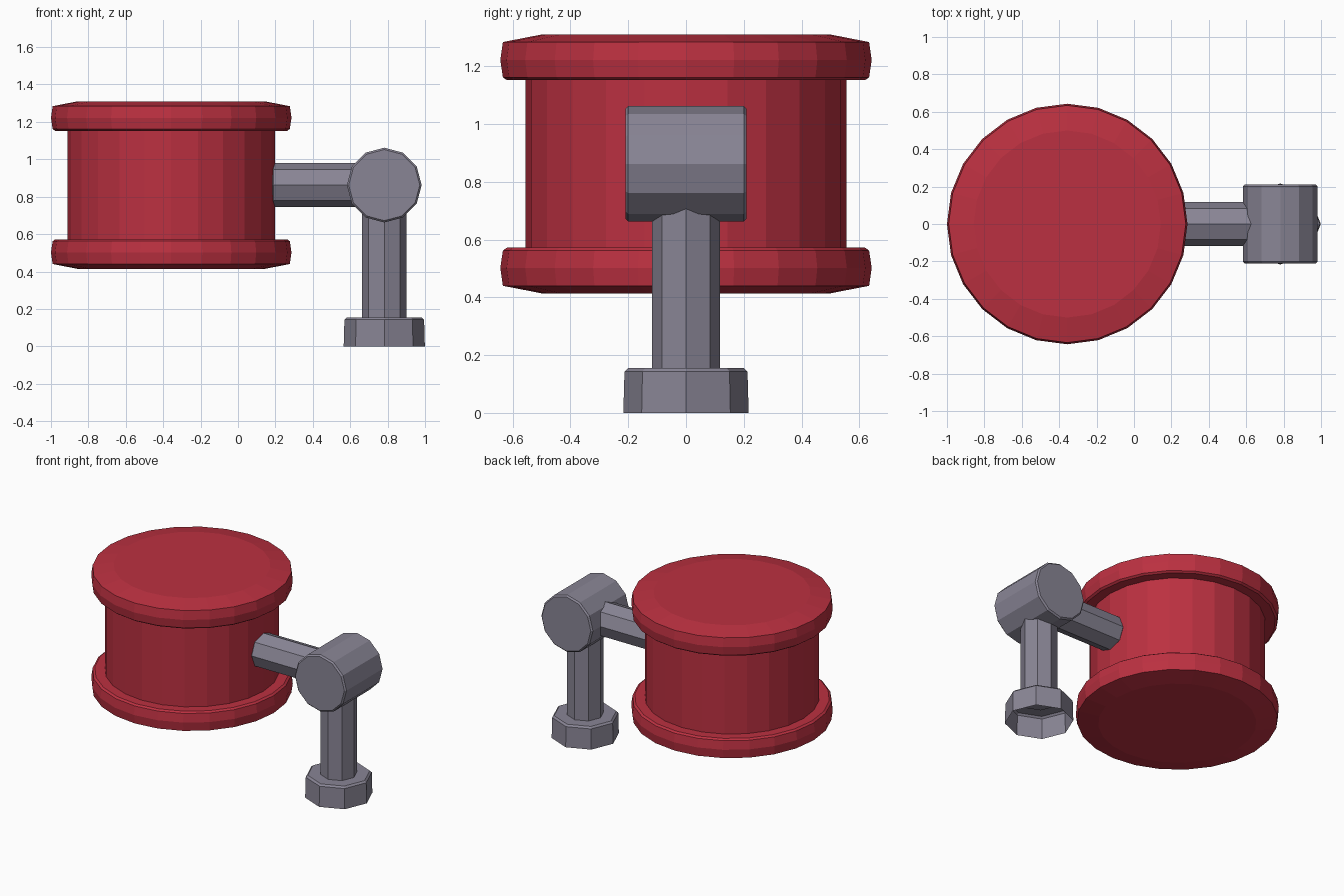
import bpy
import bmesh
from math import sin, cos, tau, pi
from mathutils import Matrix

if "Cube" in bpy.data.objects:
    bpy.data.objects.remove(bpy.data.objects["Cube"], do_unlink=True)


def material(name, rgb):
    mat = bpy.data.materials.new(name)
    mat.use_nodes = True
    mat.diffuse_color = (*rgb, 1)
    mat.node_tree.nodes["Principled BSDF"].inputs["Base Color"].default_value = (*rgb, 1)
    return mat


def lathe(name, profile, sides, mat, location, turn=None, open_start=False):
    """Spin (radius, height) pairs about z, then turn the axis and place it."""
    bm = bmesh.new()
    rings = [[bm.verts.new((r * cos(tau * i / sides), r * sin(tau * i / sides), h))
              for i in range(sides)] for r, h in profile]
    for low, high in zip(rings, rings[1:]):
        for i in range(sides):
            j = (i + 1) % sides
            bm.faces.new((low[i], low[j], high[j], high[i]))
    bm.faces.new(rings[-1])
    if not open_start:
        bm.faces.new(rings[0][::-1])
    if turn:
        bm.transform(turn)
    mesh = bpy.data.meshes.new(name)
    bm.to_mesh(mesh)
    bm.free()
    mesh.materials.append(mat)
    obj = bpy.data.objects.new(name, mesh)
    obj.location = location
    bpy.context.collection.objects.link(obj)
    return obj


def rod(radius, start, end, bevel=0.01):
    """Profile of a cylinder with slightly bevelled rims."""
    return [(radius - bevel, start), (radius, start + bevel),
            (radius, end - bevel), (radius - bevel, end)]


red = material("drum red", (0.50, 0.03, 0.052))
grey = material("metal grey", (0.25, 0.235, 0.30))

along_x = Matrix.Rotation(pi / 2, 4, 'Y')
along_y = Matrix.Rotation(pi / 2, 4, 'X')
joint_x, joint_z = 0.782, 0.862

# Drum: the lower half profile is mirrored to make the upper half
half = [(0.50, -0.448), (0.634, -0.422), (0.643, -0.36), (0.634, -0.30),
        (0.62, -0.29), (0.555, -0.29)]
lathe("drum", half + [(r, -h) for r, h in reversed(half)], 24, red, (-0.357, 0, joint_z))

# Joint and the two rods that meet in it
lathe("joint", rod(0.2, -0.21, 0.21), 12, grey, (joint_x, 0, joint_z), along_y)
lathe("arm", rod(0.118, 0.183, joint_x, 0.006), 8, grey, (0, 0, joint_z), along_x)
lathe("post", rod(0.118, 0.15, joint_z, 0.004), 8, grey, (joint_x, 0, 0))

# Foot: a cap that is open underneath
lathe("foot", [(0.217, 0), (0.213, 0.143), (0.2, 0.155)], 8, grey,
      (joint_x, 0, 0), open_start=True)
